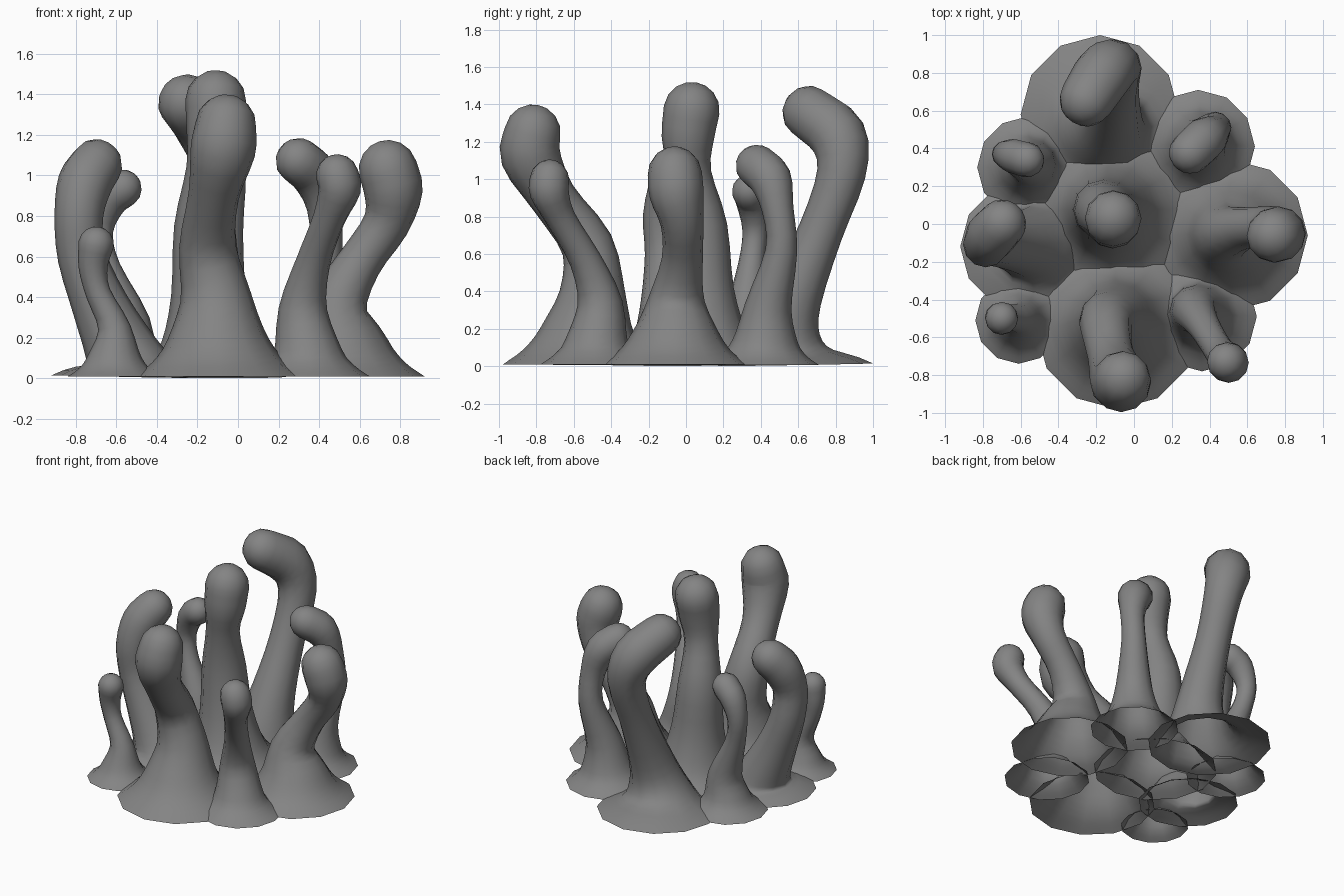
import bpy, bmesh, math
from mathutils import Vector, Quaternion

SIDES = 12
STEPS = 3  # rings between control points

grey = bpy.data.materials.new("dark_grey")
grey.diffuse_color = (0.23, 0.23, 0.23, 1)


def spline(a, b, c, d, t):
    # Catmull-Rom on (x, y, z, radius)
    return 0.5 * (2 * b + (c - a) * t + (2 * a - 5 * b + 4 * c - d) * t * t
                  + (3 * b - a - 3 * c + d) * t ** 3)


def tentacle(name, base, path, foot=None):
    bx, by, R = base
    p0, p1 = Vector((bx, by, 0.008, R)), Vector(path[0])
    # flared foot, then the stem points up to the head centre
    pts = [p0]
    if foot:
        pts += [Vector(p) for p in foot]
    else:
        for h, k in ((0.17, 0.77), (0.44, 0.58)):
            q = p0.lerp(p1, h * R / p1.z)
            q.w = k * R
            pts.append(q)
    pts += [Vector(p) for p in path]
    ext = [2 * pts[0] - pts[1]] + pts + [2 * pts[-1] - pts[-2]]
    samples = []
    for i in range(1, len(ext) - 2):
        for s in range(STEPS):
            samples.append(spline(*ext[i - 1:i + 3], s / STEPS))
    samples.append(pts[-1])

    bm = bmesh.new()
    rings = []

    def ring(c, r, rot):
        rings.append([bm.verts.new(c + rot @ Vector((r * math.cos(a), r * math.sin(a), 0)))
                      for a in (math.tau * j / SIDES for j in range(SIDES))])

    up = Vector((0, 0, 1))
    for i, s in enumerate(samples):
        a, b = samples[max(i - 1, 0)], samples[min(i + 1, len(samples) - 1)]
        t = (b - a).to_3d().normalized()
        rot = up.rotation_difference(t)
        # foot stays level, stem follows the path
        rot = Quaternion().slerp(rot, min(1, max(0, s.z / 0.4)))
        ring(s.to_3d(), s.w, rot)
    # rounded head
    c, r = samples[-1].to_3d(), samples[-1].w
    for deg in (25, 48, 70):
        a = math.radians(deg)
        ring(c + t * r * math.sin(a), r * math.cos(a), rot)
    tip = bm.verts.new(c + t * r)
    for lo, hi in zip(rings, rings[1:]):
        for j in range(SIDES):
            k = (j + 1) % SIDES
            bm.faces.new((lo[j], lo[k], hi[k], hi[j]))
    for j in range(SIDES):
        bm.faces.new((rings[-1][j], rings[-1][(j + 1) % SIDES], tip))
    for f in bm.faces:
        f.smooth = True
    me = bpy.data.meshes.new(name)
    bm.to_mesh(me)
    bm.free()
    me.materials.append(grey)
    bpy.context.collection.objects.link(bpy.data.objects.new(name, me))


# base (x, y, radius); path points (x, y, z, radius)
tentacle("center_tentacle", (-0.12, 0.08, 0.42),
         [(-0.15, 0.075, 0.42, 0.18), (-0.165, 0.07, 0.75, 0.15),
          (-0.14, 0.02, 1.03, 0.115), (-0.115, 0.01, 1.22, 0.14),
          (-0.11, 0.03, 1.37, 0.15)])
tentacle("back_tentacle", (-0.18, 0.58, 0.42),
         [(-0.11, 0.58, 0.38, 0.15), (-0.095, 0.72, 0.72, 0.12),
          (-0.09, 0.83, 1.03, 0.13), (-0.15, 0.81, 1.23, 0.155),
          (-0.25, 0.66, 1.355, 0.145)],
         foot=[(-0.16, 0.52, 0.07, 0.27), (-0.13, 0.52, 0.19, 0.195)])
tentacle("front_tentacle", (-0.09, -0.55, 0.43),
         [(-0.11, -0.50, 0.40, 0.175), (-0.15, -0.53, 0.65, 0.14),
          (-0.12, -0.71, 0.90, 0.125), (-0.075, -0.83, 1.12, 0.16),
          (-0.06, -0.82, 1.25, 0.15)])
tentacle("right_tentacle", (0.52, -0.06, 0.40),
         [(0.49, -0.05, 0.36, 0.15), (0.60, -0.02, 0.57, 0.11),
          (0.73, -0.02, 0.76, 0.115), (0.765, -0.05, 0.92, 0.145),
          (0.74, -0.06, 1.03, 0.145)])
tentacle("back_right_tentacle", (0.34, 0.41, 0.30),
         [(0.37, 0.44, 0.32, 0.125), (0.43, 0.51, 0.62, 0.085),
          (0.425, 0.49, 0.84, 0.085), (0.375, 0.45, 1.00, 0.115),
          (0.30, 0.38, 1.07, 0.115)])
tentacle("front_right_tentacle", (0.36, -0.49, 0.29),
         [(0.32, -0.46, 0.34, 0.12), (0.37, -0.54, 0.57, 0.085),
          (0.45, -0.67, 0.79, 0.08), (0.50, -0.73, 0.93, 0.105),
          (0.49, -0.73, 1.00, 0.105)])
tentacle("left_tentacle", (-0.58, -0.12, 0.34),
         [(-0.68, -0.10, 0.36, 0.14), (-0.77, -0.10, 0.60, 0.12),
          (-0.785, -0.11, 0.80, 0.12), (-0.755, -0.06, 0.96, 0.135),
          (-0.70, 0.0, 1.05, 0.13)],
         foot=[(-0.53, -0.11, 0.06, 0.23), (-0.58, -0.10, 0.16, 0.18)])
tentacle("back_left_tentacle", (-0.56, 0.30, 0.27),
         [(-0.55, 0.32, 0.28, 0.115), (-0.65, 0.35, 0.54, 0.072),
          (-0.685, 0.37, 0.72, 0.068), (-0.64, 0.36, 0.87, 0.09),
          (-0.57, 0.34, 0.935, 0.095)])
tentacle("front_left_tentacle", (-0.61, -0.51, 0.23),
         [(-0.61, -0.50, 0.25, 0.08), (-0.69, -0.49, 0.42, 0.062),
          (-0.715, -0.49, 0.55, 0.072), (-0.70, -0.50, 0.66, 0.088)])
